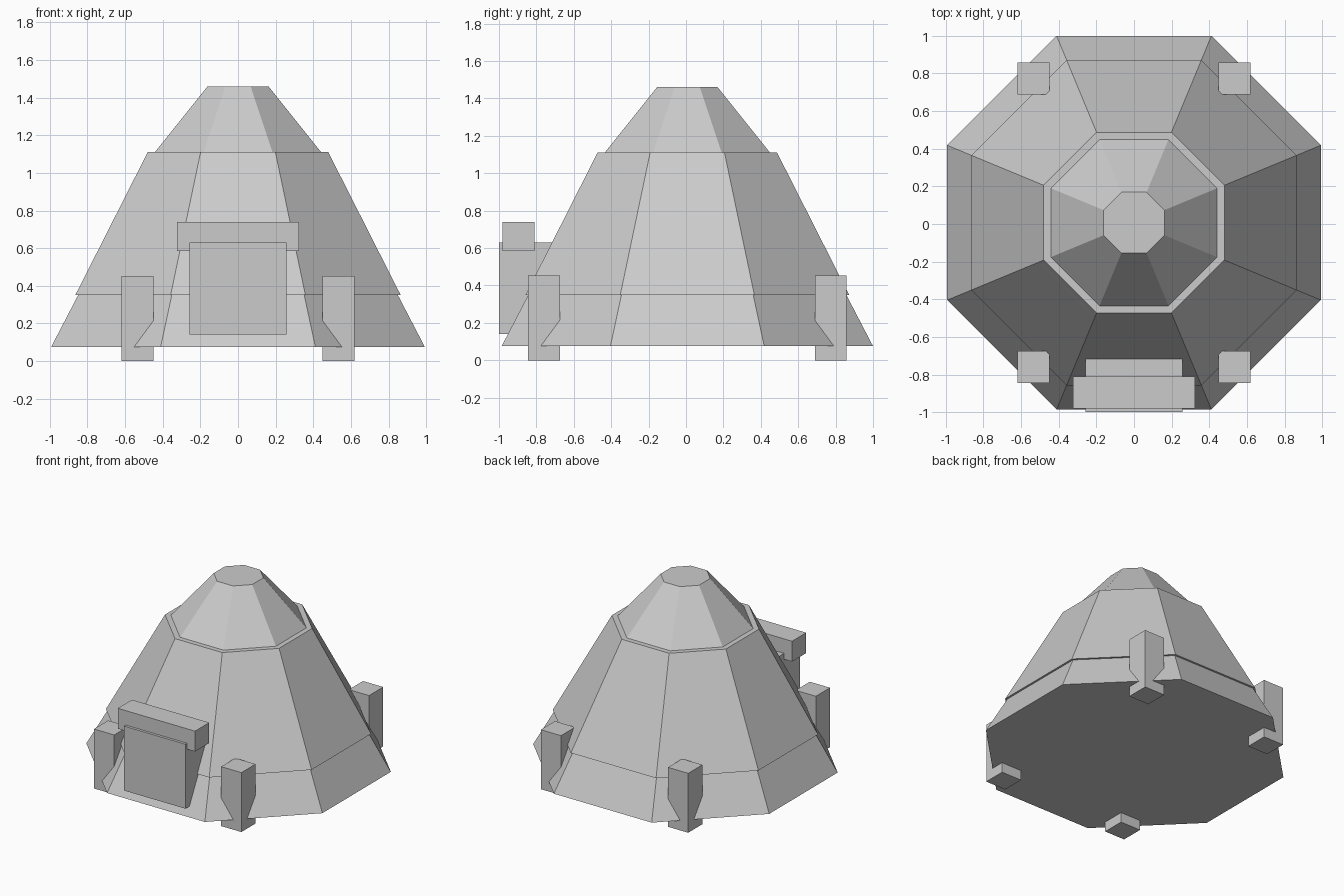
import bpy
from math import pi, cos

if "Cube" in bpy.data.objects:
    bpy.data.objects.remove(bpy.data.objects["Cube"])

CY = 0.007  # the octagonal body sits slightly behind the origin


def tier(name, z0, z1, a0, a1):
    """Eight-sided frustum; a0 and a1 are centre-to-flat distances."""
    k = 1 / cos(pi / 8)
    bpy.ops.mesh.primitive_cone_add(
        vertices=8, radius1=a0 * k, radius2=a1 * k, depth=z1 - z0,
        location=(0, CY, (z0 + z1) / 2), rotation=(0, 0, pi / 8))
    bpy.context.object.name = name


def box(name, x, y, z):
    """Axis-aligned box from (min, max) ranges."""
    spans = (x, y, z)
    bpy.ops.mesh.primitive_cube_add(
        size=1, location=[(a + b) / 2 for a, b in spans])
    ob = bpy.context.object
    ob.name = name
    ob.scale = [b - a for a, b in spans]
    bpy.ops.object.transform_apply(location=False, rotation=False, scale=True)


# Tent body: skirt, main wall and roof cap
tier("skirt", 0.075, 0.35, 0.993, 0.85)
tier("main_wall", 0.35, 1.11, 0.865, 0.48)
tier("roof_cap", 1.11, 1.46, 0.442, 0.162)

# Entrance and the beam above it
box("door", (-0.258, 0.258), (-1.0, -0.68), (0.14, 0.63))
box("door_beam", (-0.325, 0.325), (-0.98, -0.81), (0.585, 0.74))

# Four corner pegs
for sx, side in ((-1, "left"), (1, "right")):
    for sy, end in ((-1, "front"), (1, "back")):
        cx, cy = sx * 0.535, sy * 0.767 + CY
        box(f"{end}_{side}_peg", (cx - 0.085, cx + 0.085),
            (cy - 0.085, cy + 0.085), (0, 0.452))
